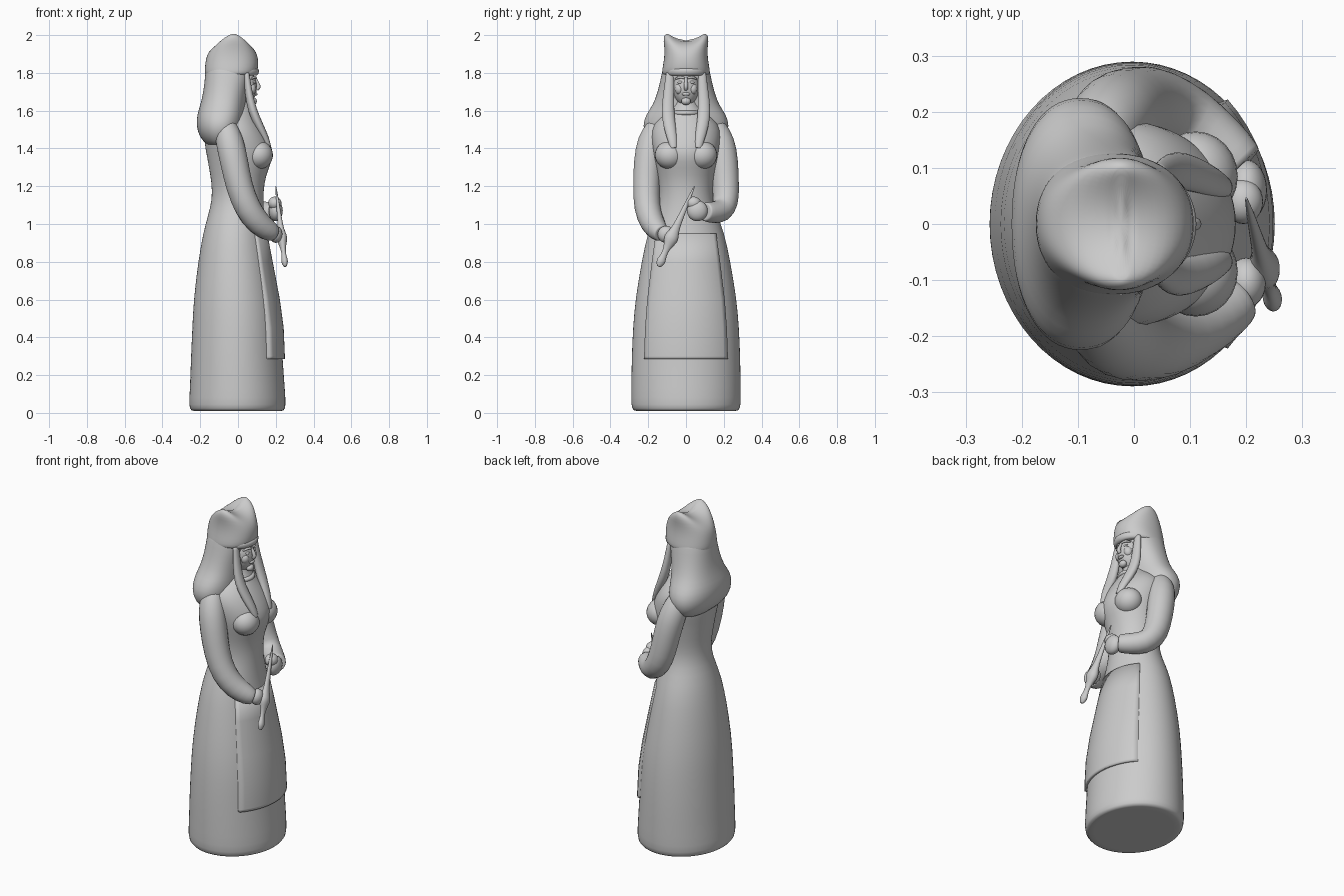
import bpy, bmesh
from math import sin, cos, pi, copysign
from mathutils import Vector


def skin(name, rings, subdiv=1, warp=None):
    """Bridge a list of closed rings, cap both ends, smooth."""
    bm = bmesh.new()

    def inner(ring, k):
        c = sum(ring, Vector()) / len(ring)
        return [c + (p - c) * k for p in ring]
    rings = [inner(rings[0], .45), inner(rings[0], .9)] + rings + [inner(rings[-1], .9), inner(rings[-1], .45)]
    vs = [[bm.verts.new(warp(p) if warp else p) for p in r] for r in rings]
    n = len(rings[0])
    for a, b in zip(vs, vs[1:]):
        for i in range(n):
            bm.faces.new((a[i], a[(i + 1) % n], b[(i + 1) % n], b[i]))
    bm.faces.new(vs[0][::-1])
    bm.faces.new(vs[-1])
    bmesh.ops.recalc_face_normals(bm, faces=bm.faces)
    me = bpy.data.meshes.new(name)
    bm.to_mesh(me)
    bm.free()
    me.shade_smooth()
    ob = bpy.data.objects.new(name, me)
    bpy.context.collection.objects.link(ob)
    if subdiv:
        m = ob.modifiers.new("smooth", 'SUBSURF')
        m.levels = m.render_levels = subdiv
    return ob


def loft(name, secs, n=32, e=1.0, warp=None):
    """Horizontal sections: (z, x back, x front, half width in y)."""
    rings = []
    for z, xb, xf, hw in secs:
        ring = []
        for i in range(n):
            c, s = cos(2 * pi * i / n), sin(2 * pi * i / n)
            ring.append(Vector(((xb + xf) / 2 + (xf - xb) / 2 * copysign(abs(c) ** e, c),
                                hw * copysign(abs(s) ** e, s), z)))
        rings.append(ring)
    return skin(name, rings, warp=warp)


def tube(name, pts, n=12, flat=1.0):
    """Round tube along a path of (x, y, z, radius)."""
    P = [Vector(p[:3]) for p in pts]
    rings = []
    for i, p in enumerate(P):
        t = (P[min(i + 1, len(P) - 1)] - P[max(i - 1, 0)]).normalized()
        u = t.cross(Vector((1, .1, 0))).normalized()
        v = t.cross(u)
        r = pts[i][3]
        rings.append([p + u * r * cos(2 * pi * k / n) + v * r * flat * sin(2 * pi * k / n) for k in range(n)])
    return skin(name, rings)


def ball(name, loc, scale):
    bpy.ops.mesh.primitive_uv_sphere_add(segments=24, ring_count=14, radius=1, location=loc)
    ob = bpy.context.object
    ob.name = name
    ob.scale = scale
    ob.data.shade_smooth()
    return ob


# Skirt and torso in one continuous gown
skirt = [(.01, -.25, .245, .28), (.035, -.262, .255, .292), (.12, -.256, .25, .291), (.3, -.25, .236, .289),
         (.45, -.243, .23, .282), (.6, -.236, .215, .27), (.8, -.212, .178, .236), (.95, -.186, .15, .205)]
loft("gown", skirt + [
    (1.05, -.158, .138, .165), (1.13, -.137, .135, .14), (1.22, -.14, .138, .145), (1.3, -.155, .165, .16),
    (1.36, -.165, .188, .172), (1.42, -.178, .178, .182), (1.5, -.18, .138, .188), (1.56, -.16, .1, .15),
    (1.61, -.11, .07, .075), (1.66, -.06, .055, .055), (1.72, -.05, .05, .05)])

# Apron: a front slice standing proud of the skirt
rings = []
for (z, xb, xf, hw), a in zip([(.285, -.25, .236, .289)] + skirt[3:], (.82, .82, .82, .83, .84, .86)):
    k = 1.05 if z < .5 else 1.03
    arc = [a * (j / 8 - 1) for j in range(17)]
    ring = [Vector(((xb + xf) / 2 + (xf - xb) / 2 * k * cos(t), hw * k * sin(t), z)) for t in arc]
    rings.append(ring + [Vector((.03, hw * .6, z)), Vector((.03, -hw * .6, z))])
skin("apron", rings, subdiv=0)

# Head covering with its thick drape over the shoulders and back
loft("veil", [(1.42, -.165, -.04, .17), (1.46, -.205, .01, .213), (1.52, -.222, .03, .232),
              (1.58, -.217, .035, .213), (1.63, -.2, .04, .175), (1.7, -.183, .05, .15),
              (1.78, -.175, .07, .132), (1.84, -.17, .08, .12)], e=.9)


# Two-peaked hat with a saddle between the peaks
def saddle(p):
    k = max(0, (p.z - 1.88) / .12)
    return Vector((p.x, p.y, p.z - .04 * k * (1 - min(1, abs(p.y) / .095) ** 2)))


hat = loft("hat", [(1.79, -.172, .085, .124), (1.8, -.176, .1, .128), (1.83, -.176, .108, .124), (1.88, -.17, .107, .115),
                   (1.93, -.155, .095, .114), (1.97, -.125, .072, .12), (1.995, -.09, .04, .117),
                   (2.008, -.05, .005, .105)], e=.9, warp=saddle)
loft("hat_band", [(1.785, -.1, .1, .105), (1.795, -.11, .11, .112), (1.815, -.11, .114, .112), (1.825, -.1, .105, .105)])

# Face
ball("face", (.03, 0, 1.725), (.07, .07, .1))
tube("nose", [(.09, 0, 1.775, .008), (.103, 0, 1.745, .01), (.113, 0, 1.725, .013), (.1, 0, 1.712, .01)])
ball("lips", (.092, 0, 1.688), (.011, .022, .009))
ball("chin", (.08, 0, 1.65), (.02, .025, .02))
for s in (-1, 1):
    ball("eye", (.085, s * .03, 1.75), (.01, .016, .008))
    ball("cheek", (.07, s * .035, 1.715), (.025, .025, .03))
    tube("brow", [(.095, s * .008, 1.772, .006), (.09, s * .03, 1.78, .008), (.072, s * .055, 1.768, .005)])
    # Hanging strands framing the face and lying on the chest
    tube("strand", [(.045, s * .085, 1.8, .022), (.055, s * .09, 1.7, .03), (.075, s * .098, 1.6, .036),
                    (.112, s * .088, 1.52, .034), (.148, s * .072, 1.45, .028), (.165, s * .065, 1.4, .018)], flat=.7)
    # Bodice fullness
    ball("bust", (.11, s * .085, 1.365), (.075, .08, .075))
    # Upper sleeves, forearms and hands
    upper = [(-.065, s * .15, 1.52, .06), (-.045, s * .185, 1.44, .079), (-.02, s * .203, 1.33, .078),
             (.005, s * .21, 1.2, .074)]
    if s < 0:
        tube("right_arm", upper + [(.05, -.208, 1.08, .073), (.11, -.178, 1.0, .069), (.17, -.145, .96, .057),
                                   (.19, -.13, .95, .045)])
        ball("right_hand", (.2, -.105, .945), (.035, .045, .045))
    else:
        tube("left_arm", upper + [(.04, .212, 1.11, .073), (.09, .188, 1.065, .069), (.15, .14, 1.06, .06),
                                  (.19, .1, 1.065, .052)])
        ball("left_hand", (.2, .06, 1.07), (.037, .055, .055))
        ball("thread_tuft", (.195, .04, 1.11), (.035, .04, .035))

# Collar
loft("collar", [(1.575, -.1, .088, .085), (1.585, -.1, .1, .088), (1.6, -.09, .092, .08)])

# Spindle held diagonally in front
a, b = Vector((.2, .045, 1.2)), Vector((.25, -.145, .775))
prof = [(0, .003), (.1, .008), (.35, .016), (.5, .02), (.58, .03), (.64, .042), (.7, .033), (.78, .017),
        (.86, .016), (.92, .025), (.96, .023), (1, .01)]
tube("spindle", [(*a.lerp(b, t), r) for t, r in prof], flat=.75)
